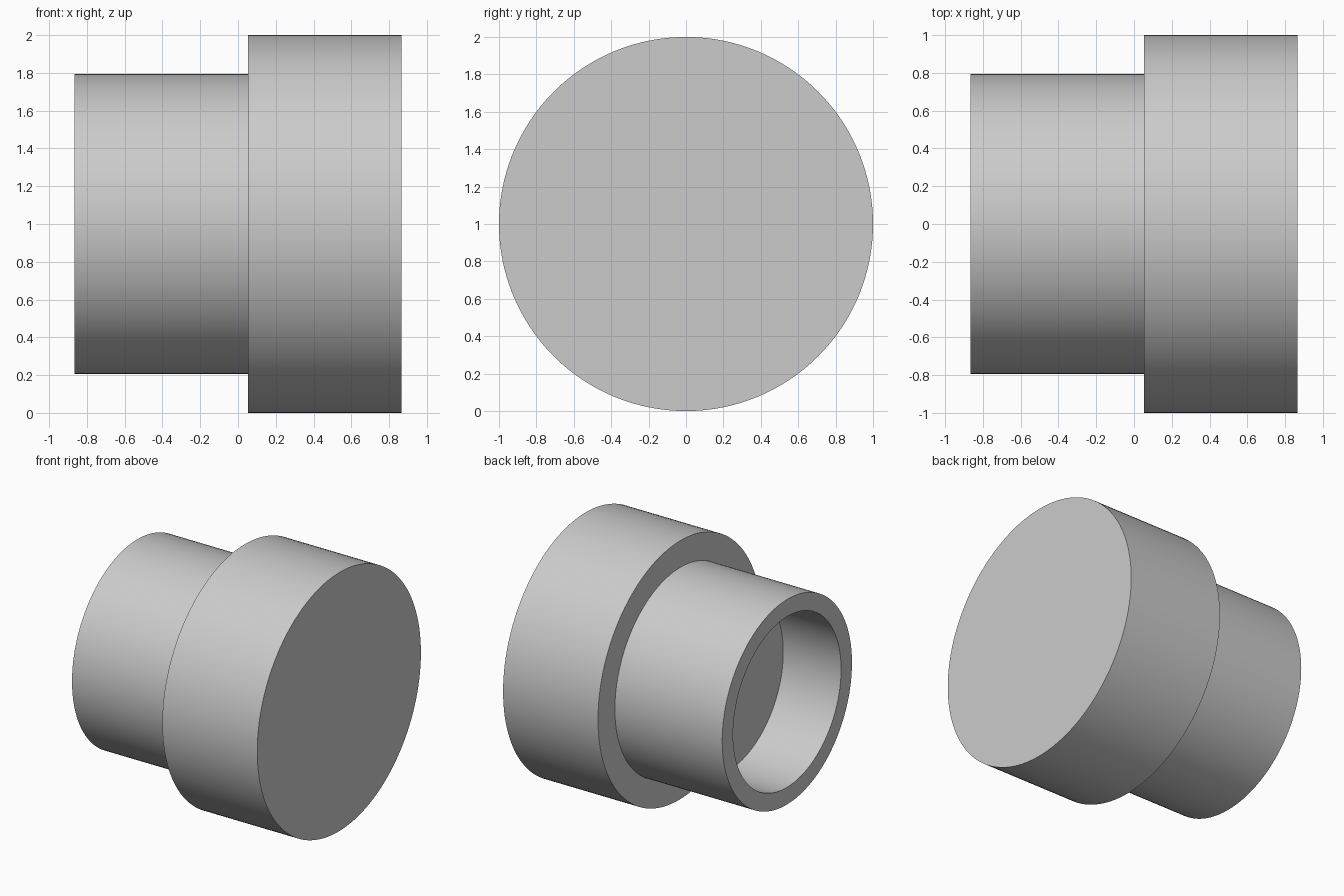
import bpy, bmesh, math
from mathutils import Vector

if "Cube" in bpy.data.objects:
    bpy.data.objects.remove(bpy.data.objects["Cube"])

SIDES = 128


def lathe_x(name, profile, z):
    """Spin an (x, radius) profile around a horizontal axis at height z."""
    bm = bmesh.new()
    verts = [bm.verts.new((x, 0, r)) for x, r in profile]
    edges = [bm.edges.new(pair) for pair in zip(verts, verts[1:])]
    bmesh.ops.spin(bm, geom=verts + edges, cent=(0, 0, 0), axis=(1, 0, 0),
                   angle=math.tau, steps=SIDES, use_duplicate=False)
    bmesh.ops.remove_doubles(bm, verts=bm.verts, dist=1e-4)
    # Close the two flat discs
    boundary = [e for e in bm.edges if e.is_boundary]
    bmesh.ops.holes_fill(bm, edges=boundary, sides=0)
    bmesh.ops.recalc_face_normals(bm, faces=bm.faces)
    mesh = bpy.data.meshes.new(name)
    bm.to_mesh(mesh)
    bm.free()
    obj = bpy.data.objects.new(name, mesh)
    obj.location = Vector((0, 0, z))
    bpy.context.collection.objects.link(obj)
    bpy.context.view_layer.objects.active = obj
    obj.select_set(True)
    bpy.ops.object.shade_smooth_by_angle(angle=math.radians(30))
    return obj


# Stepped plug: solid wide head, narrower neck with a blind bore
lathe_x("stepped_plug", [
    (-0.37, 0.66),    # bore floor
    (-0.865, 0.66),   # bore mouth
    (-0.865, 0.793),  # neck rim
    (0.053, 0.793),   # shoulder, inner
    (0.053, 1.0),     # shoulder, outer
    (0.865, 1.0),     # head face
], 1.0)
